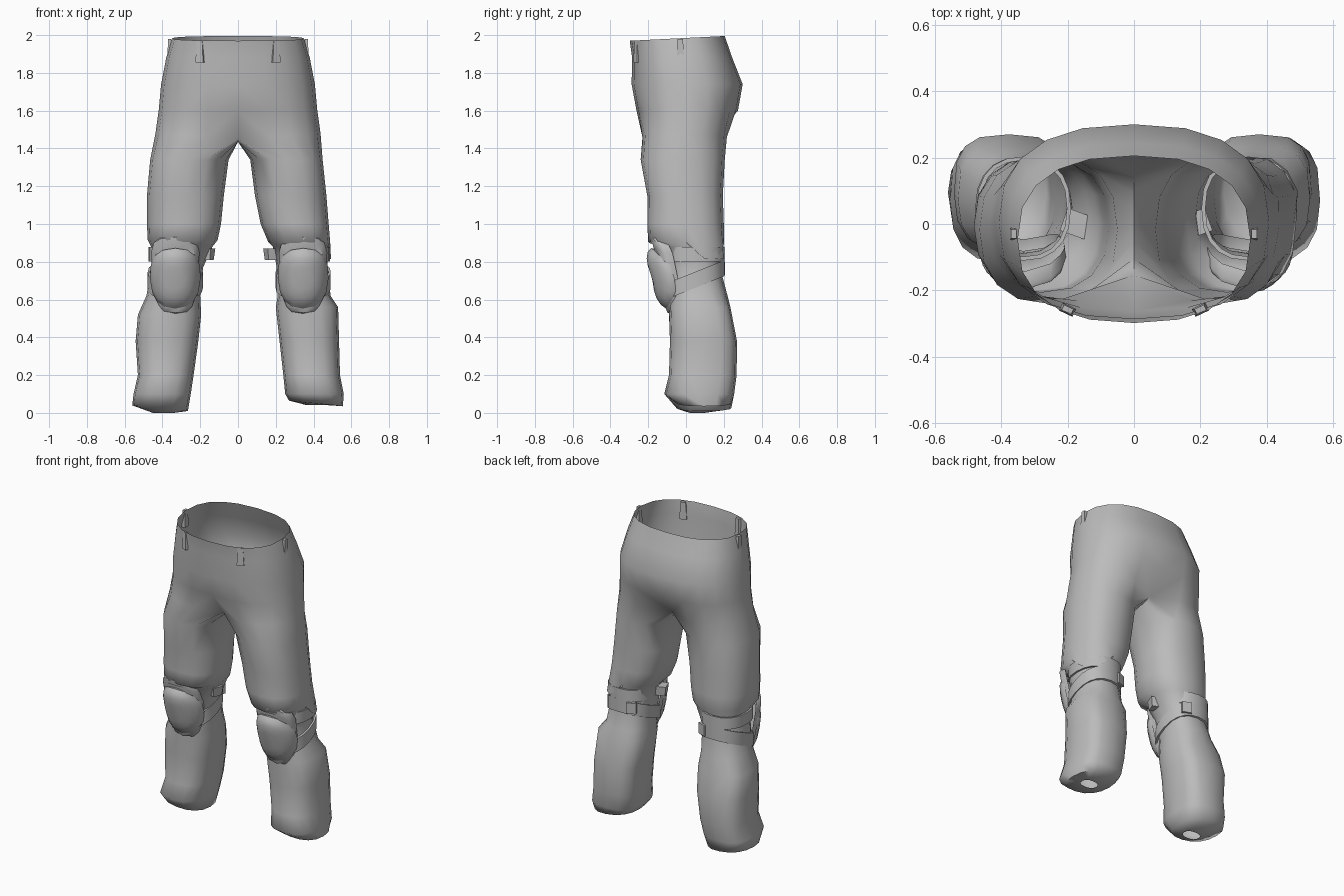
import bpy, bmesh, math
from mathutils import Matrix

cube = bpy.data.objects.get("Cube")
if cube:
    bpy.data.objects.remove(cube, do_unlink=True)

grey = bpy.data.materials.new("plain grey cloth")
grey.use_nodes = True
grey.diffuse_color = (0.5, 0.5, 0.5, 1)
grey.node_tree.nodes["Principled BSDF"].inputs["Base Color"].default_value = (0.5, 0.5, 0.5, 1)


def finish(name, bm, angle):
    """Turn a bmesh into a smooth shaded object."""
    bmesh.ops.remove_doubles(bm, verts=bm.verts, dist=0.0005)
    bmesh.ops.recalc_face_normals(bm, faces=bm.faces)
    me = bpy.data.meshes.new(name)
    bm.to_mesh(me)
    bm.free()
    me.materials.append(grey)
    ob = bpy.data.objects.new(name, me)
    bpy.context.collection.objects.link(ob)
    bpy.ops.object.select_all(action='DESELECT')
    ob.select_set(True)
    bpy.context.view_layer.objects.active = ob
    bpy.ops.object.shade_smooth_by_angle(angle=math.radians(angle))


def spow(v, p):
    return math.copysign(abs(v) ** p, v)


def oval(a, x0, x1, y0, y1, p=0.85):
    """Point at angle a on a slightly boxy oval filling the given bounds."""
    return ((x0 + x1) / 2 + (x1 - x0) / 2 * spow(math.cos(a), p),
            (y0 + y1) / 2 + (y1 - y0) / 2 * spow(math.sin(a), p))


def bridge(bm, a, b, closed=True):
    n = len(a)
    for i in range(n if closed else n - 1):
        j = (i + 1) % n
        bm.faces.new((a[i], a[j], b[j], b[i]))


# Waist and hip rings: height, half width, front, back
HIPS = [(1.985, 0.35, -0.298, 0.205), (1.88, 0.38, -0.285, 0.245),
        (1.74, 0.407, -0.288, 0.30), (1.60, 0.42, -0.262, 0.275)]

# Leg rings: height, inner x, outer x, front, back
LEGS = {
    1: [(1.34, .065, .448, -.24, .205), (1.15, .09, .468, -.205, .195), (1.0, .12, .48, -.205, .20),
        (.905, .16, .488, -.20, .20), (.88, .185, .475, -.14, .185), (.77, .205, .475, -.10, .18),
        (.62, .21, .49, -.09, .22), (.56, .20, .53, -.09, .235), (.38, .22, .535, -.085, .27),
        (.20, .24, .54, -.09, .268), (.10, .25, .56, -.115, .255), (.05, .27, .555, -.05, .24),
        (.042, .36, .47, .04, .12)],
    -1: [(1.34, .05, .465, -.24, .205), (1.15, .075, .482, -.205, .195), (1.0, .09, .482, -.205, .20),
         (.915, .108, .478, -.20, .20), (.88, .135, .46, -.14, .185), (.77, .185, .458, -.10, .18),
         (.62, .20, .485, -.09, .22), (.52, .195, .53, -.09, .235), (.38, .21, .542, -.085, .27),
         (.20, .235, .53, -.09, .268), (.10, .25, .553, -.115, .255), (.025, .265, .56, -.05, .24),
         (.0, .34, .45, .02, .10)],
}

# Trousers, open at the waist: each half runs into one leg, joined at the middle
bm = bmesh.new()
for s in (1, -1):
    rings = []
    for k, (z, w, f, b) in enumerate(HIPS):
        ring = []
        for i in range(11):
            x, y = oval(math.radians(-90 + 18 * i), -w, w, f, b, 0.82)
            lean = 0.05 * y if k == 0 else 0
            ring.append(bm.verts.new((s * x, y, z + lean)))
        rings.append(ring)
    # crotch ring: outer half plus a saddle under the middle
    crotch = []
    for i in range(11):
        a = math.radians(-90 + 18 * i)
        x, y = oval(a, -0.437, 0.437, -0.255, 0.24, 0.8)
        y *= {0: 0.6, 10: 0.6, 1: 0.94, 9: 0.94}.get(i, 1)
        crotch.append(bm.verts.new((s * x, y, 1.45 + 0.03 * math.cos(a))))
    rings.append(crotch)
    for r0, r1 in zip(rings, rings[1:]):
        bridge(bm, r0, r1, False)
    saddle = [bm.verts.new((0, 0.144 - 0.297 * i / 6, 1.435)) for i in range(1, 6)]
    prev = crotch + saddle
    for k, (z, x0, x1, f, b) in enumerate(LEGS[s]):
        ring = []
        for i in range(16):
            a = math.radians(-112.5 + 22.5 * i)
            # the calf is squarer at the back
            p = 0.85
            if 6 < k < 11:
                p = 0.65 if math.sin(a) > 0 else 0.8
            x, y = oval(a, x0, x1, f, b, p)
            if k == 3 and s == 1 and math.cos(a) > 0.3 and math.sin(a) > 0.3:
                # hem hangs lower at the outer back
                x, y, z1 = x + 0.015, y + 0.012, z - 0.09
            else:
                z1 = z
            if k == 11:
                z1 -= 0.015 * s * math.cos(a)
            ring.append(bm.verts.new((s * x, y, z1)))
        bridge(bm, prev, ring)
        prev = ring
finish("trousers", bm, 75)


def pad(name, cx, cz, yc, rings, taper, p):
    """Curved knee plate built from outlines: half width, half height, depth."""
    bm = bmesh.new()
    prev = None
    for w, h, d in rings:
        ring = []
        for i in range(16):
            a = math.tau * i / 16
            v = h * spow(math.sin(a), p)
            u = w * spow(math.cos(a), p) * (1 + taper * v / h)
            ring.append(bm.verts.new((cx + u, yc - d - 0.25 * v + 3.5 * u * u, cz + v)))
        if prev:
            bridge(bm, prev, ring)
        prev = ring
    bm.faces.new(prev)
    finish(name, bm, 40)


def strap(name, cx, z, slope, w, h):
    """Flat band round the knee, rising towards the back."""
    bm = bmesh.new()
    section = [(0, -h / 2), (0, h / 2), (-0.012, h / 2), (-0.012, -h / 2)]
    loops = []
    for grow, dz in section:
        ring = []
        for i in range(20):
            x, y = oval(math.tau * i / 20, cx - w - grow, cx + w + grow, -0.11 - grow, 0.203 + grow)
            ring.append(bm.verts.new((x, y, z + slope * y + dz)))
        loops.append(ring)
    for k in range(4):
        bridge(bm, loops[k], loops[(k + 1) % 4])
    finish(name, bm, 40)


def block(name, loc, size, turn=0, top=1.0):
    """Small box, narrowed at the top if wanted."""
    bm = bmesh.new()
    bmesh.ops.create_cube(bm, size=1)
    for v in bm.verts:
        if v.co.z > 0:
            v.co.x *= top
            v.co.y *= top
    m = Matrix.Translation(loc) @ Matrix.Rotation(math.radians(turn), 4, 'Z') @ Matrix.Diagonal((*size, 1))
    bm.transform(m)
    finish(name, bm, 30)


# Knee pads, straps and buckles
for s, side, cx in ((1, "left", 0.345), (-1, "right", -0.332)):
    pad(side + "_knee_plate", cx, 0.73, -0.14,
        [(.118, .195, -.045), (.122, .205, -.005), (.118, .20, .008), (.10, .17, .012)], 0.16, 0.55)
    pad(side + "_knee_cushion", cx, 0.712, -0.14,
        [(.13, .155, -.02), (.134, .16, .006), (.12, .14, .028), (.09, .105, .042), (.05, .06, .046)], 0.06, 0.8)
    strap(side + "_upper_strap", cx, 0.84, 0.0, 0.142, 0.075)
    strap(side + "_lower_strap", cx, 0.685, 0.4, 0.146, 0.085)
    block(side + "_upper_buckle", (cx - s * 0.16, 0.0, 0.84), (0.07, 0.06, 0.06), s * 20, 1.2)
    block(side + "_lower_buckle", (cx - s * 0.08, 0.187, 0.765), (0.06, 0.02, 0.07), s * 20)

# Belt loops at the front and hips
for s, side in ((1, "left"), (-1, "right")):
    block(side + "_front_loop", (s * 0.2, -0.258, 1.91), (0.045, 0.026, 0.11), s * 25, 0.7)
    block(side + "_hip_loop", (s * 0.362, -0.03, 1.925), (0.024, 0.04, 0.11), 0, 0.7)
